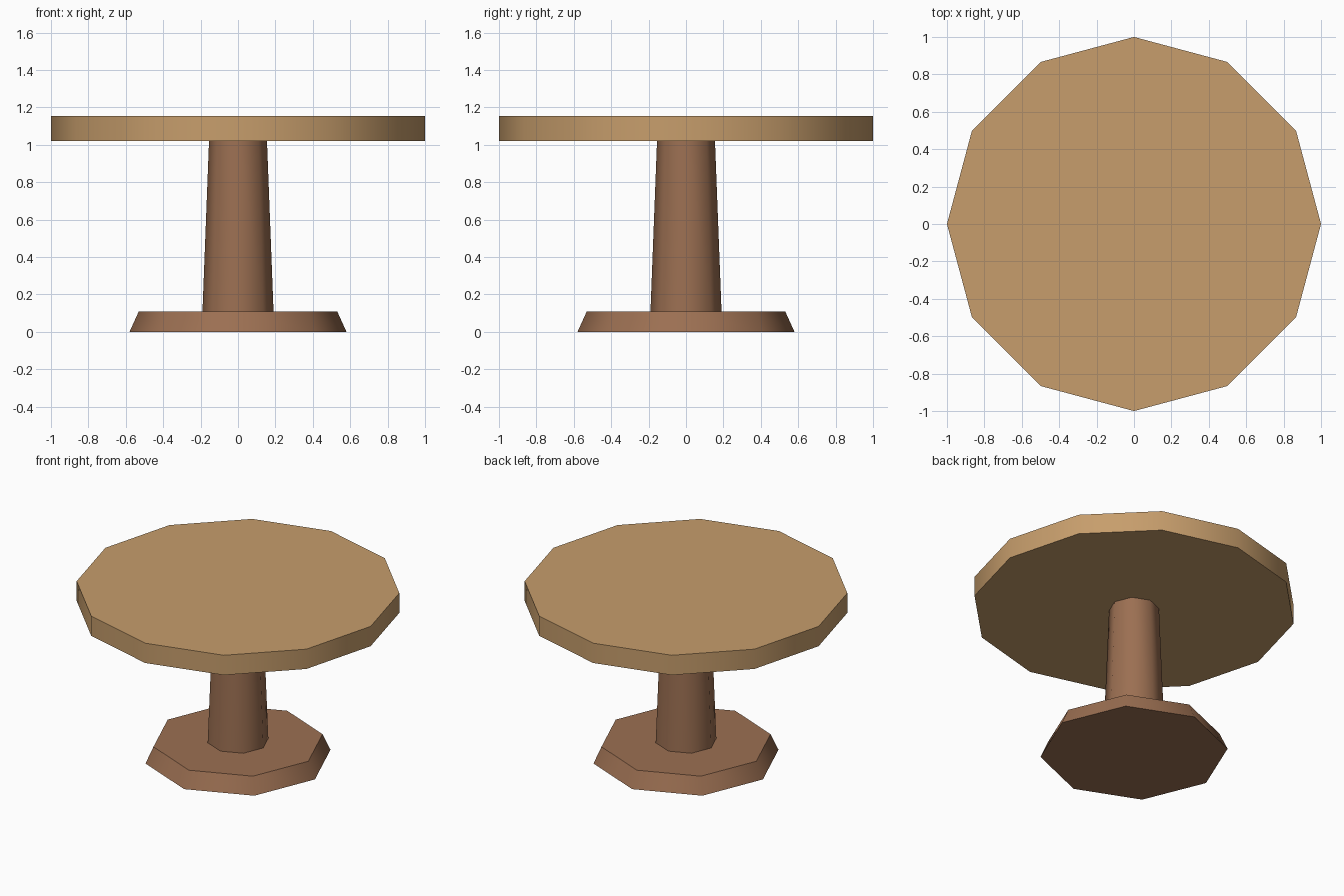
import bpy
import math

cube = bpy.data.objects.get("Cube")
if cube:
    bpy.data.objects.remove(cube, do_unlink=True)


def make_material(name, rgb):
    mat = bpy.data.materials.new(name)
    mat.use_nodes = True
    color = (*rgb, 1.0)
    mat.diffuse_color = color
    bsdf = next(n for n in mat.node_tree.nodes if n.type == "BSDF_PRINCIPLED")
    bsdf.inputs["Base Color"].default_value = color
    return mat


def frustum(name, sides, r_bottom, r_top, z_bottom, z_top, mat):
    """Upright tapered prism with corners on the x and y axes."""
    bpy.ops.mesh.primitive_cone_add(
        vertices=sides, radius1=r_bottom, radius2=r_top,
        depth=z_top - z_bottom, location=(0, 0, (z_bottom + z_top) / 2))
    obj = bpy.context.object
    obj.name = obj.data.name = name
    obj.data.materials.append(mat)
    # Soft sides, crisp rims
    bpy.ops.object.shade_smooth_by_angle(angle=math.radians(50))
    return obj


light_wood = make_material("light wood", (0.57, 0.34, 0.15))
dark_wood = make_material("dark wood", (0.33, 0.16, 0.084))

# Foot, column and round top
frustum("base", 8, 0.58, 0.53, 0.0, 0.11, dark_wood)
frustum("column", 8, 0.19, 0.155, 0.11, 1.02, dark_wood)
frustum("tabletop", 12, 1.0, 1.0, 1.02, 1.155, light_wood)
